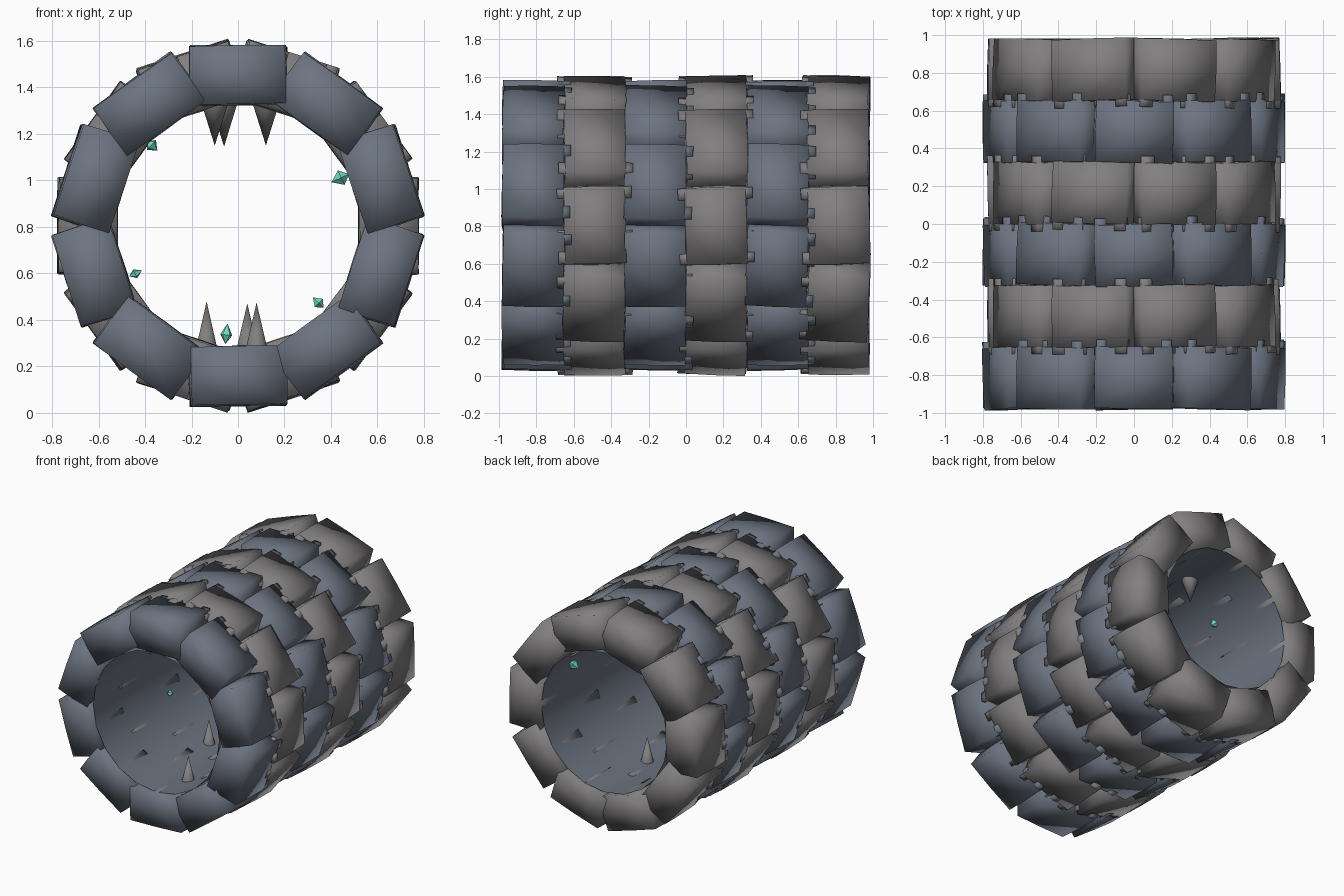
import bpy, bmesh, math, random
from mathutils import Matrix, Vector

if "Cube" in bpy.data.objects:
    bpy.data.objects.remove(bpy.data.objects["Cube"])

random.seed(4)
CZ = 0.805                      # height of the tunnel axis
RINGS, BLOCKS = 6, 10


def material(name, rgb):
    m = bpy.data.materials.new(name)
    m.diffuse_color = (*rgb, 1)
    m.use_nodes = True
    m.node_tree.nodes["Principled BSDF"].inputs["Base Color"].default_value = m.diffuse_color
    return m


BLUE = material("blue_stone", (0.15, 0.175, 0.22))
GREY = material("grey_stone", (0.22, 0.21, 0.215))
GREEN = material("crystal_green", (0.17, 0.72, 0.55))


def finish(bm, name, mat, smooth=True):
    bmesh.ops.recalc_face_normals(bm, faces=bm.faces)
    me = bpy.data.meshes.new(name)
    bm.to_mesh(me)
    bm.free()
    me.materials.append(mat)
    for p in me.polygons:
        p.use_smooth = smooth
    ob = bpy.data.objects.new(name, me)
    bpy.context.collection.objects.link(ob)
    return ob


def box(bm, size, centre, mat, bulge=0.0):
    """Box in local (tangent, length, radial) space, with gently swollen faces."""
    b = bmesh.new()
    bmesh.ops.create_cube(b, size=1)
    if bulge:
        bmesh.ops.subdivide_edges(b, edges=b.edges, cuts=1, use_grid_fill=True)
        for v in b.verts:
            outer = sum(abs(c) > 0.4 for c in v.co)
            v.co *= 1 + bulge * (3 - outer) / 2
    b.transform(mat @ Matrix.Translation(centre) @ Matrix.Diagonal((*size, 1)))
    tmp = bpy.data.meshes.new("tmp")
    b.to_mesh(tmp)
    b.free()
    bm.from_mesh(tmp)
    bpy.data.meshes.remove(tmp)


# Stone rings: alternate rings turn half a block, like brickwork
for i in range(RINGS):
    bm = bmesh.new()
    y = -0.815 + i * 0.326
    blue = i % 2 == 0
    for k in range(BLOCKS):
        ang = math.tau * (k + (0 if blue else 0.5)) / BLOCKS
        jit = [math.radians(random.uniform(-2, 2)) for _ in range(3)]
        tilt = (Matrix.Rotation(jit[0], 4, 'X') @ Matrix.Rotation(jit[1] * 0.6, 4, 'Y')
                @ Matrix.Rotation(jit[2], 4, 'Z'))
        M = (Matrix.Translation((0, y, CZ)) @ Matrix.Rotation(ang, 4, 'Y')
             @ Matrix.Translation((0, 0, 0.647)) @ tilt)
        box(bm, (0.41, 0.325, 0.25), (0, 0, 0), M, 0.03)
        # Interlocking teeth along the joints
        for side in (-1, 1):
            if (side == 1 and i == RINGS - 1) or (side == -1 and blue):
                continue
            for t in (-0.172, -0.057, 0.057, 0.172):
                if random.random() < 0.8:
                    w = random.uniform(0.05, 0.066)
                    box(bm, (w, 0.08, 0.12), (t, side * 0.16, 0.064), M)
    finish(bm, f"stone_ring_{i + 1}", BLUE if blue else GREY)

# Smooth inner lining
bm = bmesh.new()
bmesh.ops.create_cone(bm, segments=20, radius1=0.52, radius2=0.52, depth=1.93, cap_ends=False)
bm.transform(Matrix.Translation((0, 0, CZ)) @ Matrix.Rotation(math.pi / 2, 4, 'X'))
finish(bm, "inner_lining", BLUE)

# Stone spikes on floor (up) and ceiling (down): x, y, tip height
for n, (x, y, tip) in enumerate([(-0.135, -0.15, 0.48), (0.04, 0.4, 0.47), (0.08, -0.7, 0.475),
                                 (-0.10, -0.55, 1.15), (-0.06, 0.52, 1.145), (0.12, -0.1, 1.15)]):
    up = tip < CZ
    base = 0.29 if up else 1.325
    bm = bmesh.new()
    bmesh.ops.create_cone(bm, segments=10, radius1=0.045 if up else 0.058, radius2=0,
                          depth=abs(tip - base), cap_ends=True)
    flip = Matrix.Identity(4) if up else Matrix.Rotation(math.pi, 4, 'X')
    bm.transform(Matrix.Translation((x, y, (tip + base) / 2)) @ flip)
    ob = finish(bm, f"{'floor' if up else 'ceiling'}_spike_{n + 1}", GREY)
    bpy.context.view_layer.objects.active = ob
    ob.select_set(True)
    bpy.ops.object.shade_smooth_by_angle(angle=math.radians(50))
    ob.select_set(False)

# Crystals growing inward from the lining: x, y, z, width, half length
for n, (x, y, z, r, h) in enumerate([(-0.05, 0.0, 0.34, 0.027, 0.045), (-0.44, -0.17, 0.60, 0.022, 0.03),
                                     (-0.37, 0.4, 1.15, 0.03, 0.032), (0.44, 0.69, 1.01, 0.036, 0.042),
                                     (0.345, -0.4, 0.475, 0.026, 0.032)]):
    bm = bmesh.new()
    ring = [bm.verts.new((r * math.cos(a), r * math.sin(a), -h * 0.1))
            for a in (math.tau * j / 5 for j in range(5))]
    tips = [bm.verts.new((0, 0, s * h)) for s in (1, -1)]
    for j in range(5):
        for t in tips:
            bm.faces.new((ring[j], ring[(j + 1) % 5], t))
    inward = Vector((-x, 0, CZ - z)).to_track_quat('Z', 'Y').to_matrix().to_4x4()
    bm.transform(Matrix.Translation((x, y, z)) @ inward)
    finish(bm, f"crystal_{n + 1}", GREEN, smooth=False)
